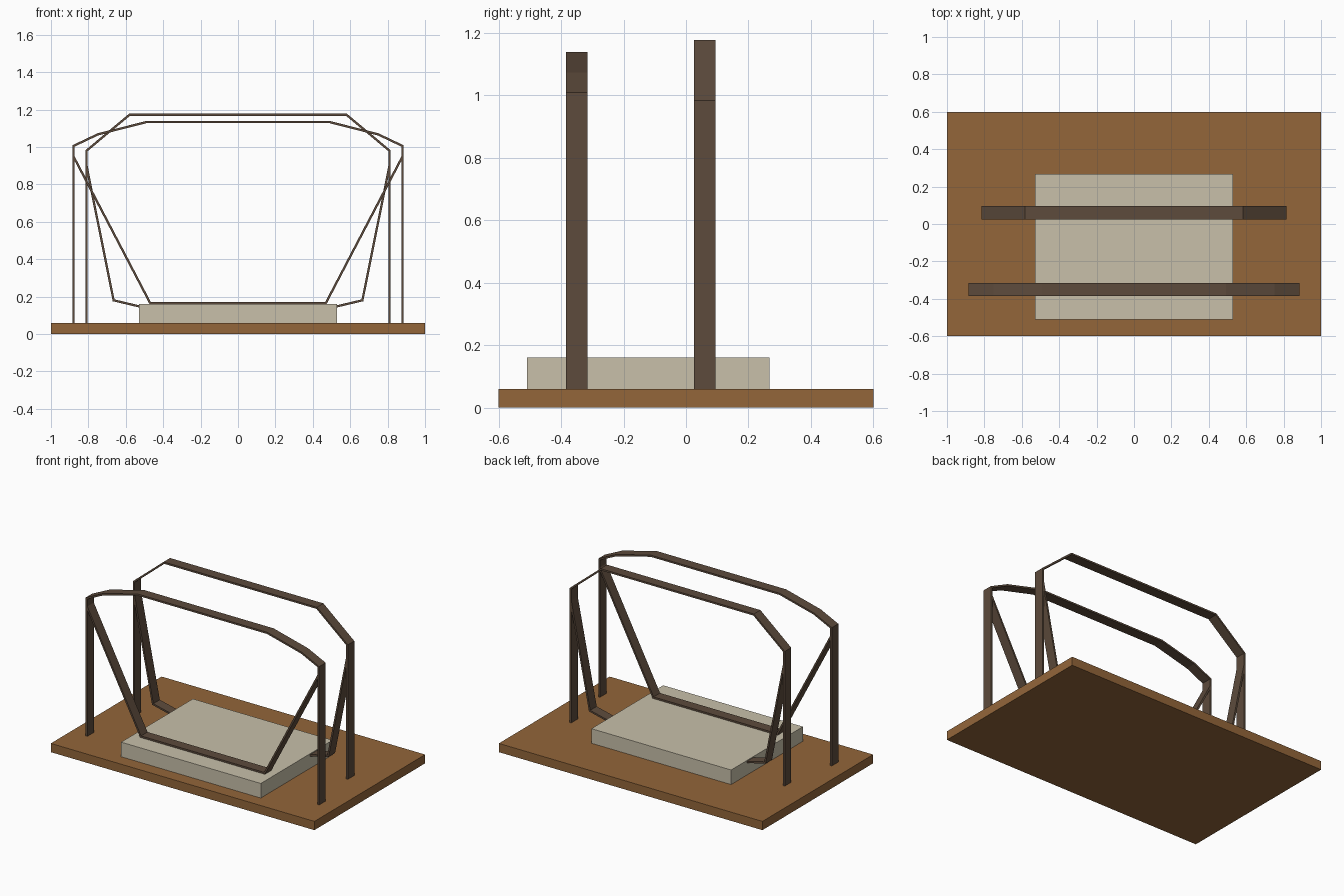
import bpy
import bmesh
from mathutils import Vector

cube = bpy.data.objects.get("Cube")
if cube:
    bpy.data.objects.remove(cube, do_unlink=True)


def material(name, rgb):
    m = bpy.data.materials.new(name)
    m.use_nodes = True
    m.diffuse_color = (*rgb, 1)
    m.node_tree.nodes["Principled BSDF"].inputs["Base Color"].default_value = (*rgb, 1)
    return m


wood = material("warm_wood", (0.292, 0.133, 0.042))
linen = material("pale_linen", (0.578, 0.527, 0.402))
strap = material("dark_brown", (0.109, 0.070, 0.045))


def finish(name, bm, mat):
    bmesh.ops.recalc_face_normals(bm, faces=bm.faces)
    mesh = bpy.data.meshes.new(name)
    bm.to_mesh(mesh)
    bm.free()
    mesh.materials.append(mat)
    ob = bpy.data.objects.new(name, mesh)
    bpy.context.collection.objects.link(ob)


def box(name, lo, hi, mat):
    bm = bmesh.new()
    bmesh.ops.create_cube(bm, size=1)
    lo, hi = Vector(lo), Vector(hi)
    for v in bm.verts:
        v.co = (lo + hi) / 2 + v.co * (hi - lo)
    finish(name, bm, mat)


def band(name, half, y, width=0.07, thick=0.012):
    """Flat mitred strip along a half path (x, z), mirrored across x = 0."""
    pts = [Vector(p) for p in half] + [Vector((-x, z)) for x, z in reversed(half)]
    bm = bmesh.new()
    rings = []
    for i, p in enumerate(pts):
        d_in = (p - pts[i - 1]).normalized() if i else None
        d_out = (pts[i + 1] - p).normalized() if i + 1 < len(pts) else None
        d_in, d_out = d_in or d_out, d_out or d_in
        t = (d_in + d_out).normalized()
        n = Vector((-t.y, t.x)) * (thick / 2 / t.dot(d_in))
        corners = ((p + n, -1), (p + n, 1), (p - n, 1), (p - n, -1))
        rings.append([bm.verts.new((q.x, y + s * width / 2, q.y)) for q, s in corners])
    for a, b in zip(rings, rings[1:]):
        for k in range(4):
            j = (k + 1) % 4
            bm.faces.new((a[k], a[j], b[j], b[k]))
    bm.faces.new(rings[0])
    bm.faces.new(rings[-1])
    finish(name, bm, strap)


# Base board and the pad lying on it
box("base_board", (-1, -0.6, 0), (1, 0.6, 0.06), wood)
box("pad", (-0.53, -0.51, 0.06), (0.53, 0.268, 0.16), linen)

# Front arch and its hanging sling
band("front_arch", [(0.88, 0.06), (0.88, 1.005), (0.75, 1.067), (0.49, 1.133)], -0.35)
band("front_sling", [(0.88, 0.95), (0.47, 0.166)], -0.35)

# Rear arch and its sling, which runs into the pad
band("rear_arch", [(0.81, 0.06), (0.81, 0.98), (0.58, 1.172)], 0.06)
band("rear_sling", [(0.81, 0.9), (0.665, 0.18), (0.48, 0.136)], 0.06)
